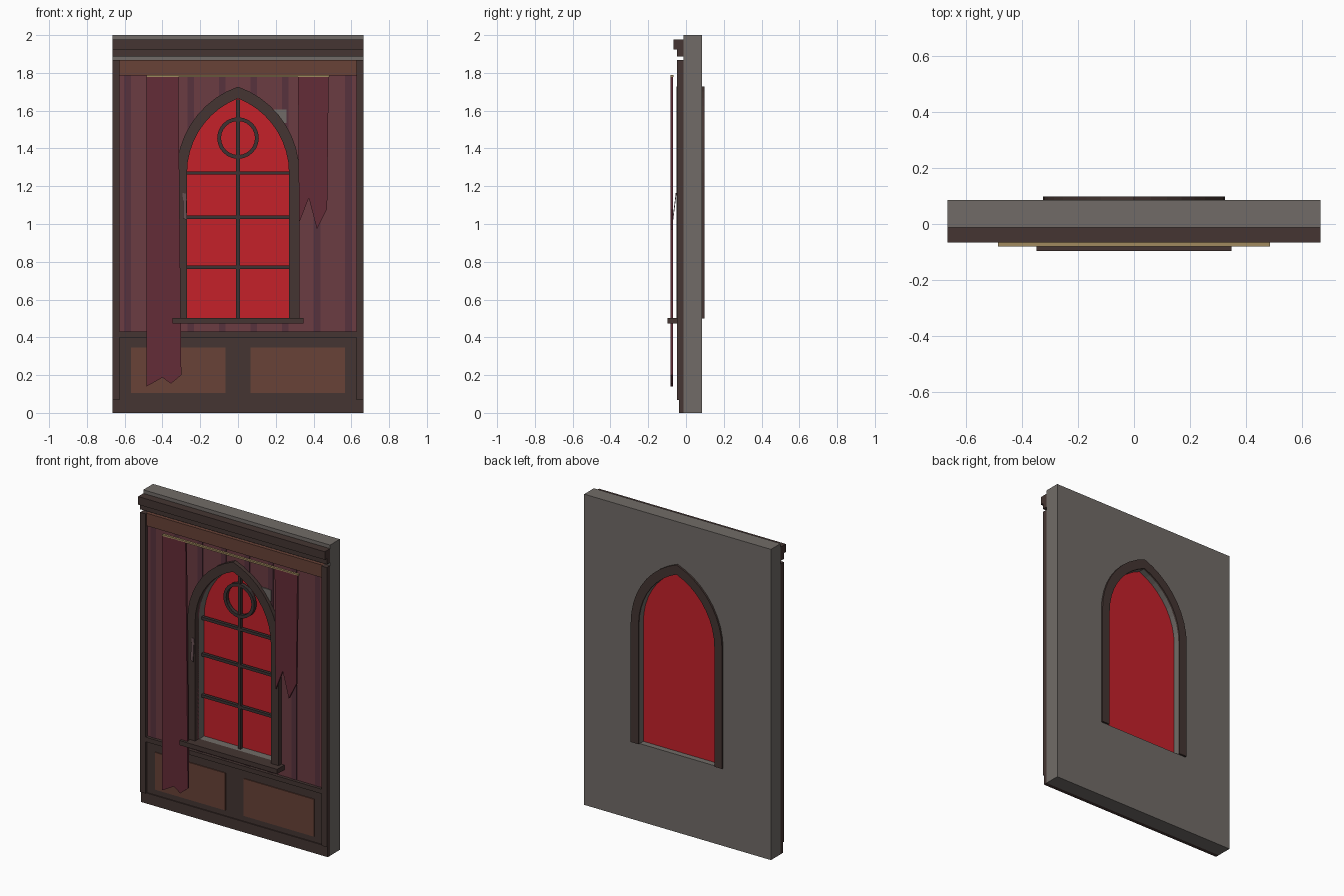
import bpy, bmesh, math

if "Cube" in bpy.data.objects:
    bpy.data.objects.remove(bpy.data.objects["Cube"])


def material(name, rgb):
    m = bpy.data.materials.new(name)
    m.diffuse_color = [(c / 255) ** 2.2 for c in rgb] + [1]
    m.use_nodes = True
    m.node_tree.nodes["Principled BSDF"].inputs["Base Color"].default_value = m.diffuse_color
    return m


STONE = material("stone", (112, 107, 103))
DARK = material("dark_wood", (70, 56, 53))
BROWN = material("brown_wood", (104, 68, 58))
PAPER = material("wallpaper", (106, 62, 68))
STRIPE = material("wallpaper_stripe", (88, 54, 64))
CLOTH = material("curtain_cloth", (100, 48, 58))
GOLD = material("brass", (160, 136, 95))
GLASS = material("red_glass", (195, 38, 46))
LEAD = material("leading", (62, 54, 54))
TORN = material("torn_paper", (98, 78, 80))


def prism(name, pts, y0, y1, mat=None):
    """Extrude an (x, z) outline from y0 to y1."""
    bm = bmesh.new()
    face = bm.faces.new([bm.verts.new((x, y0, z)) for x, z in pts])
    ext = bmesh.ops.extrude_face_region(bm, geom=[face])
    vs = [g for g in ext["geom"] if isinstance(g, bmesh.types.BMVert)]
    bmesh.ops.translate(bm, verts=vs, vec=(0, y1 - y0, 0))
    bmesh.ops.recalc_face_normals(bm, faces=bm.faces[:])
    me = bpy.data.meshes.new(name)
    bm.to_mesh(me)
    bm.free()
    ob = bpy.data.objects.new(name, me)
    bpy.context.collection.objects.link(ob)
    if mat:
        me.materials.append(mat)
    return ob


def box(name, x0, x1, y0, y1, z0, z1, mat):
    return prism(name, [(x0, z0), (x1, z0), (x1, z1), (x0, z1)], y0, y1, mat)


def arch(w, apex, base=0.5, spring=1.27, n=9):
    """Pointed arch outline from bottom right over the apex to bottom left."""
    rise = apex - spring
    c = (rise * rise - w * w) / (2 * w)
    r, end = w + c, math.atan2(rise, c)
    right = [(w, base)] + [(r * math.cos(end * i / n) - c, spring + r * math.sin(end * i / n))
                           for i in range(n)]
    return right + [(0, apex)] + [(-x, z) for x, z in reversed(right)]


INNER, OUTER = arch(0.27, 1.665), arch(0.325, 1.727)

# Wall, wallpaper and stripes, all pierced by the window opening
cutter = prism("window_cutter", INNER, -0.3, 0.3)
cutter.hide_render = True
pierced = [
    box("wall", -0.665, 0.665, -0.013, 0.086, 0, 2, STONE),
    box("wallpaper", -0.627, 0.627, -0.024, -0.012, 0.42, 1.79, PAPER),
]
for i in range(8):
    x = (i - 3.5) * 0.167
    pierced.append(box("wallpaper_stripe", x - 0.018, x + 0.018, -0.027, -0.02, 0.42, 1.787, STRIPE))
pierced.append(box("bare_patch", 0.19, 0.257, -0.03, -0.02, 1.535, 1.607, STONE))
for ob in pierced:
    mod = ob.modifiers.new("opening", 'BOOLEAN')
    mod.operation = 'DIFFERENCE'
    mod.solver = 'EXACT'
    mod.object = cutter
    bpy.context.view_layer.objects.active = ob
    bpy.ops.object.modifier_apply(modifier=mod.name)
bpy.data.objects.remove(cutter)

# Cornice, header, wainscot and baseboard
box("cornice_upper", -0.665, 0.665, -0.066, -0.012, 1.925, 1.977, DARK)
box("cornice_lower", -0.665, 0.665, -0.047, -0.012, 1.888, 1.926, DARK)
box("header_board", -0.627, 0.627, -0.035, -0.012, 1.787, 1.868, BROWN)
box("chair_rail", -0.627, 0.627, -0.044, -0.012, 0.40, 0.43, DARK)
box("wainscot", -0.627, 0.627, -0.030, -0.012, 0.06, 0.401, DARK)
box("baseboard", -0.665, 0.665, -0.037, -0.012, 0, 0.068, DARK)
for s in (-1, 1):
    a, b = sorted((s * 0.627, s * 0.665))
    box("side_post", a, b, -0.047, -0.012, 0.068, 1.868, DARK)
    box("wainscot_panel", s * 0.316 - 0.25, s * 0.316 + 0.25, -0.036, -0.025, 0.105, 0.345, BROWN)

# Window frames on both faces, sill and glass
ring = OUTER + INNER[::-1]
prism("front_frame", ring, -0.051, -0.012, DARK)
prism("back_frame", ring, 0.085, 0.098, DARK)
box("sill", -0.347, 0.347, -0.097, -0.012, 0.473, 0.503, DARK)
prism("glass", INNER, 0.042, 0.048, GLASS)

# Leading bars and round tracery
box("leading_upright", -0.01, 0.01, 0.012, 0.032, 0.5, 1.66, LEAD)
for z in (0.77, 1.035, 1.27):
    box("leading_crossbar", -0.27, 0.27, 0.012, 0.032, z - 0.009, z + 0.009, LEAD)
bm = bmesh.new()
N = 24
loops = []
for r, y in ((0.11, 0.008), (0.11, 0.032), (0.09, 0.032), (0.09, 0.008)):
    loops.append([bm.verts.new((r * math.cos(t * math.tau / N), y, 1.455 + r * math.sin(t * math.tau / N)))
                  for t in range(N)])
for k in range(4):
    p, q = loops[k], loops[(k + 1) % 4]
    for t in range(N):
        u = (t + 1) % N
        bm.faces.new((p[t], p[u], q[u], q[t]))
bmesh.ops.recalc_face_normals(bm, faces=bm.faces[:])
me = bpy.data.meshes.new("tracery_ring")
bm.to_mesh(me)
bm.free()
me.materials.append(LEAD)
bpy.context.collection.objects.link(bpy.data.objects.new("tracery_ring", me))

# Curtain rail and ragged curtains
box("curtain_rail", -0.484, 0.484, -0.081, -0.066, 1.777, 1.788, GOLD)
prism("left_curtain", [(-0.484, 1.78), (-0.484, 0.14), (-0.40, 0.187), (-0.355, 0.155),
                       (-0.30, 0.20), (-0.316, 1.78)], -0.081, -0.068, CLOTH)
prism("right_curtain", [(0.318, 1.78), (0.323, 1.005), (0.375, 1.137), (0.418, 0.972),
                        (0.472, 1.08), (0.48, 1.78)], -0.081, -0.068, CLOTH)

# Curled strip of torn paper leaning off the frame
strip = prism("torn_strip", [(-0.27, 1.02), (-0.275, 1.16), (-0.293, 1.165), (-0.29, 1.03)],
              -0.002, 0.002, TORN)
for v in strip.data.vertices:
    v.co.y += -0.052 - 0.018 * (1.165 - v.co.z) / 0.145
